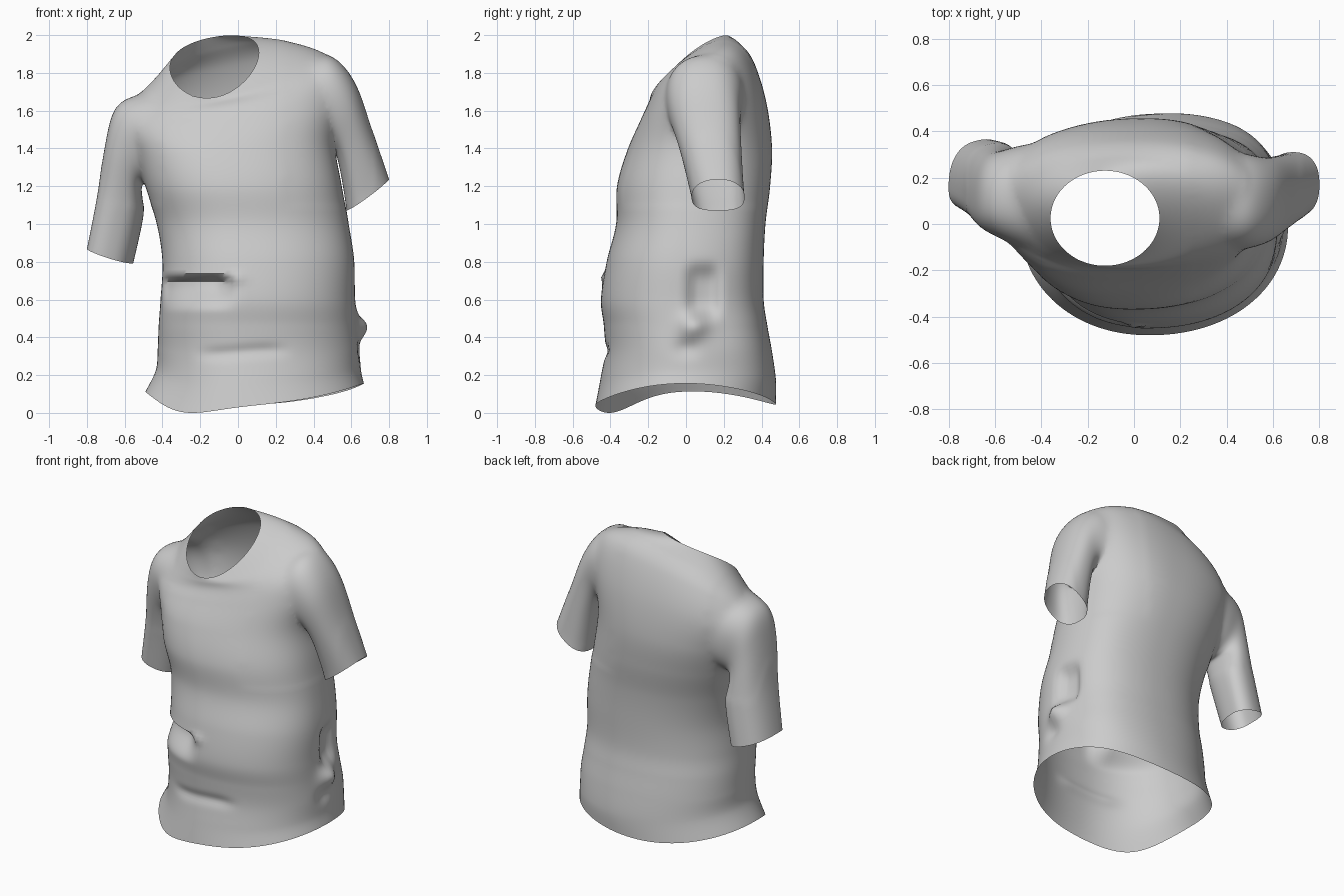
import bpy, bmesh, math
from mathutils import Vector

if "Cube" in bpy.data.objects:
    bpy.data.objects.remove(bpy.data.objects["Cube"])

SEG = 112


def spline(rows, steps):
    """Catmull-Rom interpolation of parameter rows."""
    out = []
    n = len(rows)
    for i in range(n - 1):
        p = [rows[max(0, min(n - 1, i + k))] for k in (-1, 0, 1, 2)]
        for s in range(steps):
            t = s / steps
            out.append([0.5 * (2 * b + (c - a) * t + (2 * a - 5 * b + 4 * c - d) * t * t
                        + (3 * b - a - 3 * c + d) * t ** 3) for a, b, c, d in zip(*p)])
    out.append(list(rows[-1]))
    return out


def loft(name, rings):
    """Closed solid from rings; both ends are fan caps. Returns object and cap centres."""
    bm = bmesh.new()
    vr = [[bm.verts.new(p) for p in r] for r in rings]
    n = len(vr[0])
    for a, b in zip(vr, vr[1:]):
        for i in range(n):
            j = (i + 1) % n
            bm.faces.new((a[i], a[j], b[j], b[i]))
    centres = []
    for r in (vr[0], vr[-1]):
        c = bm.verts.new(sum((v.co for v in r), Vector()) / n)
        centres.append(c.co.copy())
        for i in range(n):
            bm.faces.new((r[i], r[(i + 1) % n], c))
    bmesh.ops.recalc_face_normals(bm, faces=bm.faces)
    me = bpy.data.meshes.new(name)
    bm.to_mesh(me)
    bm.free()
    ob = bpy.data.objects.new(name, me)
    bpy.context.collection.objects.link(ob)
    return ob, centres


def ramp(v, a, b):
    t = max(0.0, min(1.0, (v - a) / (b - a)))
    return t * t * (3 - 2 * t)


def spow(v, e):
    return math.copysign(abs(v) ** e, v)


def crumple(p):
    """Creases and dents in the cloth of the lower body."""
    x, y, z = p
    if y < 0:
        # slit-like fold across the front, tapering to the right
        side = ramp(x, -0.43, -0.36) * (1 - ramp(x, -0.12, 0.02))
        y += 0.08 * side * ramp(z, 0.53, 0.69) * (1 - ramp(z, 0.70, 0.73))
        # small outward flap at its end
        y -= 0.02 * math.exp(-((x + 0.01) / 0.035) ** 2 - ((z - 0.71) / 0.03) ** 2)
        # shallow low crease
        mid = ramp(x, -0.25, -0.1) * (1 - ramp(x, 0.15, 0.3))
        y += 0.015 * mid * math.exp(-((z - 0.32 - 0.01 * math.sin(9 * x)) / 0.035) ** 2)
    if x > 0.4:
        # dent and bump on the right side
        x -= 0.05 * math.exp(-((y - 0.09) / 0.08) ** 4 - ((z - 0.64) / 0.13) ** 4)
        x += 0.055 * math.exp(-((y - 0.04) / 0.07) ** 2 - ((z - 0.46) / 0.07) ** 2)
        x -= 0.02 * math.exp(-((y - 0.0) / 0.06) ** 2 - ((z - 0.34) / 0.05) ** 2)
    return (x, y, z)


# Body: z, xmin, xmax, front y, back y, tilt x, tilt y, edge wave, roundness
body_rows = [
    (0.09, -0.49, 0.665, -0.48, 0.475, 0.02, 0.0, 1.0, 2.1),
    (0.20, -0.435, 0.65, -0.455, 0.475, 0, 0, 0.6, 2.1),
    (0.33, -0.425, 0.645, -0.43, 0.455, 0, 0, 0.2, 2.15),
    (0.46, -0.42, 0.63, -0.435, 0.43, 0, 0, 0, 2.2),
    (0.60, -0.41, 0.62, -0.45, 0.41, 0, 0, 0, 2.2),
    (0.80, -0.40, 0.615, -0.42, 0.41, 0, 0, 0, 2.2),
    (1.00, -0.43, 0.585, -0.37, 0.42, 0, 0, 0, 2.2),
    (1.20, -0.49, 0.55, -0.365, 0.445, 0.01, 0, 0, 2.25),
    (1.40, -0.54, 0.515, -0.31, 0.455, 0.03, 0.01, 0, 2.35),
    (1.59, -0.59, 0.55, -0.24, 0.425, 0.08, 0.05, 0, 2.4),
    (1.73, -0.56, 0.52, -0.20, 0.36, 0.11, 0.11, 0, 2.3),
    (1.805, -0.46, 0.35, -0.19, 0.285, 0.09, 0.14, 0.1, 2.1),
    (1.848, -0.36, 0.11, -0.18, 0.23, 0.04, 0.16, 0.4, 2.0),
]


def body_ring(row):
    z, x0, x1, y0, y1, tx, ty, w, n = row
    pts = []
    for i in range(SEG):
        a = 2 * math.pi * i / SEG
        deg = math.degrees(a)
        # fuller towards the back right
        full = 1 + 0.055 * (1 - ramp(z, 0.9, 1.4)) * math.exp(-((deg - 45) / 25) ** 2)
        c, s = spow(math.cos(a), 2 / n), spow(math.sin(a), 2 / n)
        x = (x0 + x1) / 2 + full * c * (x1 - x0) / 2
        y = (y0 + y1) / 2 + full * s * (y1 - y0) / 2
        wave = 0.045 * math.cos(2 * a)
        if z < 1:
            # the hem droops at the front left
            wave -= 0.065 * math.exp(-((deg - 230) / 28) ** 2)
        # diagonal twist of the cloth seen from above
        x += 0.05 * s * ramp(z, 0.0, 0.2) * (1 - ramp(z, 1.4, 1.7)) * (1 - abs(c))
        pts.append(crumple((x, y, z + tx * c + ty * s + w * wave)))
    return pts


# Sleeves: outer x, outer z, inner x, inner z, front y, back y, skew in plan
right_rows = [
    (0.34, 1.86, 0.28, 1.46, -0.08, 0.30, 0),
    (0.49, 1.895, 0.40, 1.45, -0.11, 0.31, 0),
    (0.62, 1.755, 0.48, 1.44, -0.09, 0.29, 0),
    (0.71, 1.50, 0.53, 1.33, -0.035, 0.295, 0),
    (0.80, 1.235, 0.575, 1.07, 0.03, 0.31, 0),
]
left_rows = [
    (-0.36, 1.72, -0.30, 1.28, -0.14, 0.36, 0),
    (-0.52, 1.69, -0.42, 1.22, -0.11, 0.345, 0),
    (-0.65, 1.62, -0.48, 1.21, -0.06, 0.32, 0.02),
    (-0.705, 1.42, -0.51, 1.19, -0.02, 0.32, 0.05),
    (-0.745, 1.15, -0.50, 1.05, 0.03, 0.345, 0.06),
    (-0.80, 0.865, -0.555, 0.79, 0.07, 0.36, 0.06),
]


def sleeve_ring(row):
    ox, oz, ix, iz, y0, y1, skew = row
    pts = []
    for i in range(64):
        a = 2 * math.pi * i / 64
        c, s = spow(math.cos(a), 0.84), spow(math.sin(a), 0.84)
        pts.append(((ox + ix) / 2 + c * (ox - ix) / 2,
                    (y0 + y1) / 2 + s * (y1 - y0) / 2 - c * skew * (1 - 0.5 * abs(s)),
                    (oz + iz) / 2 + c * (oz - iz) / 2 - 0.012 * s * s))
    return pts


shirt, caps = loft("shirt", [body_ring(r) for r in spline(body_rows, 10)])
for name, rows in (("right_sleeve", right_rows), ("left_sleeve", left_rows)):
    sleeve, ends = loft(name, [sleeve_ring(r) for r in spline(rows, 9)])
    caps += ends
    mod = shirt.modifiers.new("join", 'BOOLEAN')
    mod.operation, mod.solver, mod.object = 'UNION', 'EXACT', sleeve
    bpy.context.view_layer.objects.active = shirt
    bpy.ops.object.modifier_apply(modifier=mod.name)
    bpy.data.objects.remove(sleeve)

# Open the hem, neck and cuffs, then soften the armholes
bm = bmesh.new()
bm.from_mesh(shirt.data)
bmesh.ops.delete(bm, geom=[v for v in bm.verts if any((v.co - c).length < 1e-3 for c in caps)],
                 context='VERTS')
bmesh.ops.remove_doubles(bm, verts=bm.verts, dist=0.003)
soft = [v for v in bm.verts if v.co.z > 1.1 and 0.25 < abs(v.co.x) < 0.72 and not v.is_boundary
        and not -0.4 < v.co.x < 0]
for _ in range(14):
    bmesh.ops.smooth_vert(bm, verts=soft, factor=0.5, use_axis_x=True, use_axis_y=True, use_axis_z=True)
bm.to_mesh(shirt.data)
bm.free()

# Stand on the floor
low = min(v.co.z for v in shirt.data.vertices)
for v in shirt.data.vertices:
    v.co.z -= low
shirt.select_set(True)
bpy.context.view_layer.objects.active = shirt
bpy.ops.object.shade_smooth_by_angle(angle=math.radians(50))
